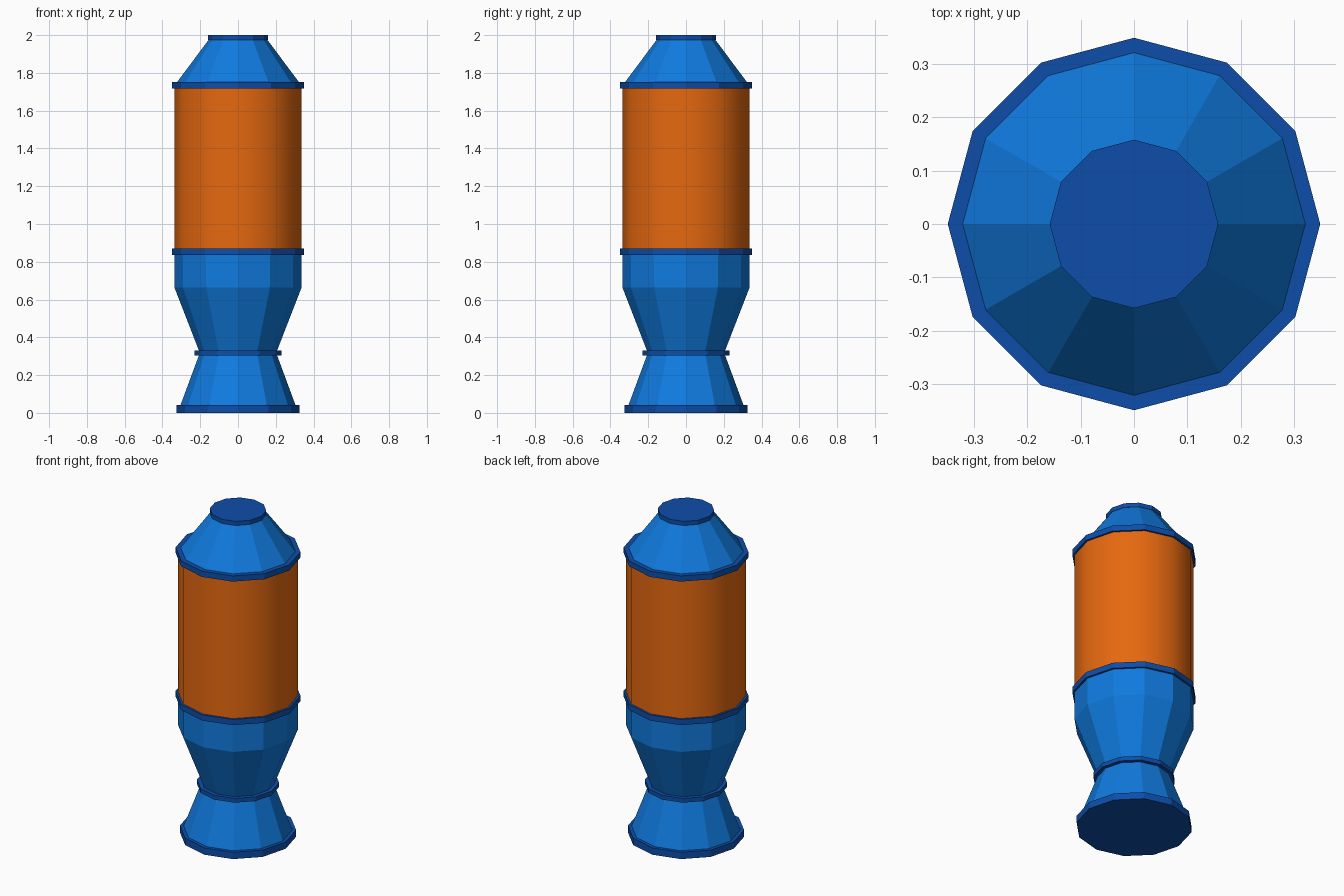
import bpy, bmesh, math

if "Cube" in bpy.data.objects:
    bpy.data.objects.remove(bpy.data.objects["Cube"])

SIDES = 12


def material(name, rgb):
    m = bpy.data.materials.new(name)
    m.diffuse_color = (*rgb, 1)
    m.use_nodes = True
    m.node_tree.nodes["Principled BSDF"].inputs["Base Color"].default_value = m.diffuse_color
    return m


light_blue = material("light blue", (0.005, 0.195, 0.73))
dark_blue = material("dark blue", (0.004, 0.075, 0.40))
orange = material("orange", (0.79, 0.14, 0.005))


def turned(name, profile, mat, smooth=False):
    """Closed 12-sided solid turned about z from (radius, z) points, bottom to top."""
    bm = bmesh.new()
    rings = []
    for r, z in profile:
        rings.append([bm.verts.new((r * math.cos(math.tau * i / SIDES),
                                    r * math.sin(math.tau * i / SIDES), z))
                      for i in range(SIDES)])
    for low, high in zip(rings, rings[1:]):
        for i in range(SIDES):
            j = (i + 1) % SIDES
            bm.faces.new((low[i], low[j], high[j], high[i]))
    bm.faces.new(rings[0][::-1])
    bm.faces.new(rings[-1])
    mesh = bpy.data.meshes.new(name)
    bm.to_mesh(mesh)
    bm.free()
    mesh.materials.append(mat)
    obj = bpy.data.objects.new(name, mesh)
    bpy.context.collection.objects.link(obj)
    if smooth:
        bpy.ops.object.select_all(action='DESELECT')
        obj.select_set(True)
        bpy.context.view_layer.objects.active = obj
        bpy.ops.object.shade_smooth_by_angle(angle=math.radians(40))
    return obj


# Faceted blue shells
turned("foot", [(0.305, 0.04), (0.205, 0.31)], light_blue)
turned("lower_cup", [(0.205, 0.325), (0.337, 0.665), (0.337, 0.84)], light_blue)
turned("upper_cone", [(0.327, 1.745), (0.152, 1.98)], light_blue)

# Smooth glowing body
turned("body", [(0.337, 0.865), (0.337, 1.722)], orange, smooth=True)

# Dark trim bands: name, radius, bottom, top
for name, r, z0, z1 in (("base_band", 0.325, 0.0, 0.042),
                        ("neck_band", 0.23, 0.303, 0.329),
                        ("lower_band", 0.349, 0.835, 0.87),
                        ("upper_band", 0.349, 1.718, 1.753),
                        ("top_cap", 0.158, 1.974, 2.0)):
    turned(name, [(r, z0), (r, z1)], dark_blue)
